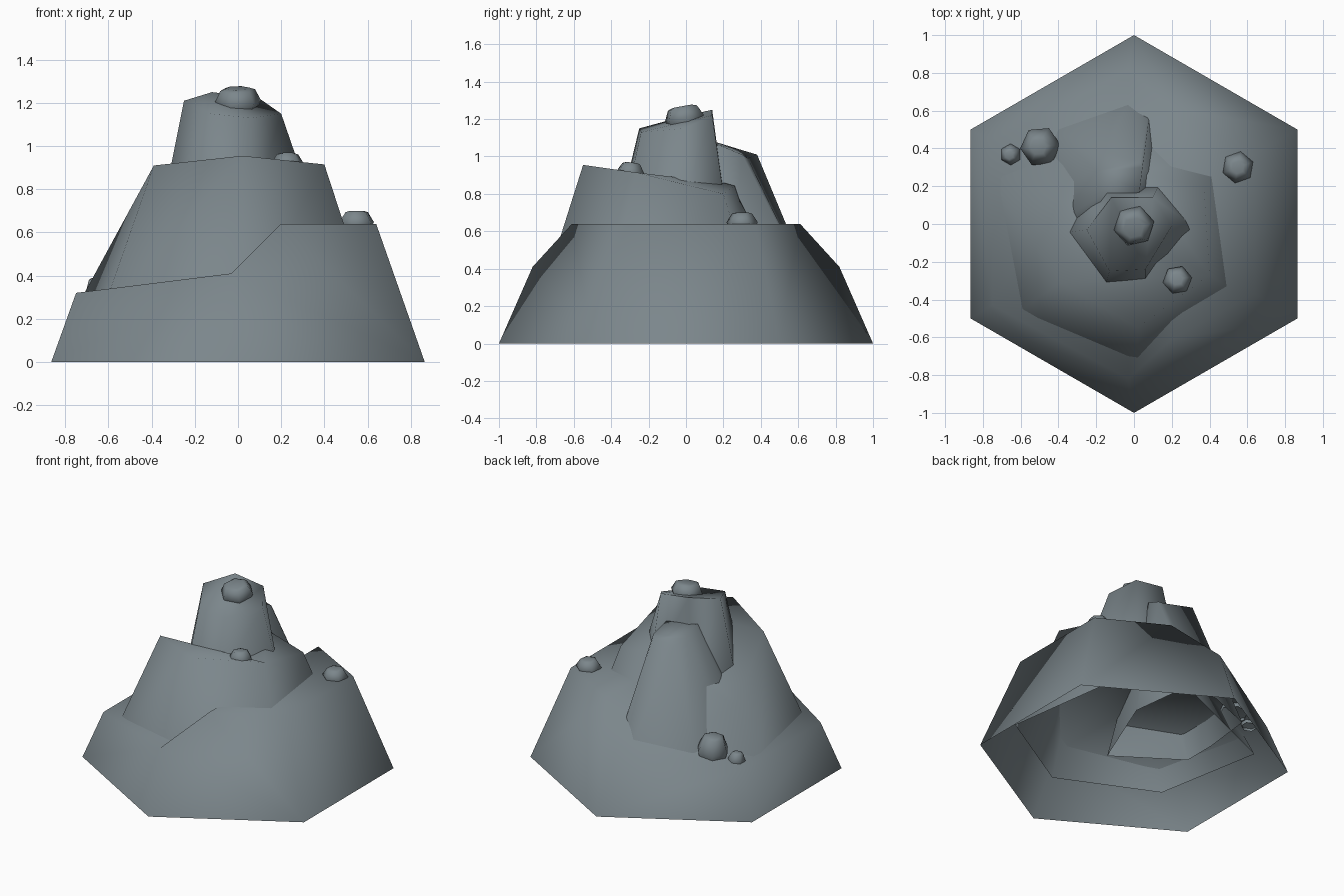
import bpy
import bmesh
from math import radians, cos, sin, pi
from mathutils import Vector, Euler

if "Cube" in bpy.data.objects:
    bpy.data.objects.remove(bpy.data.objects["Cube"], do_unlink=True)

stone = bpy.data.materials.new("slate_grey")
stone.use_nodes = True
colour = (0.20, 0.24, 0.26, 1)
stone.diffuse_color = colour
stone.node_tree.nodes["Principled BSDF"].inputs["Base Color"].default_value = colour


def finish(name, bm, angle=89):
    mesh = bpy.data.meshes.new(name)
    bm.to_mesh(mesh)
    bm.free()
    mesh.materials.append(stone)
    obj = bpy.data.objects.new(name, mesh)
    bpy.context.collection.objects.link(obj)
    bpy.ops.object.select_all(action="DESELECT")
    obj.select_set(True)
    bpy.context.view_layer.objects.active = obj
    bpy.ops.object.shade_smooth_by_angle(angle=radians(angle))


def loft(name, rings, cap_faces):
    """Walls between successive rings, capped on the last; open underneath."""
    bm = bmesh.new()
    loops = [[bm.verts.new(p) for p in ring] for ring in rings]
    n = len(loops[0])
    for low, high in zip(loops, loops[1:]):
        for i in range(n):
            j = (i + 1) % n
            bm.faces.new((low[i], low[j], high[j], high[i]))
    for face in cap_faces:
        bm.faces.new([loops[-1][i] for i in face])
    finish(name, bm)


def sink(foot, top, level):
    """Continue the wall edges below the visible foot, down to a buried level."""
    return [Vector(t).lerp(Vector(f), (t[2] - level) / (t[2] - f[2])) for f, t in zip(foot, top)]


# Base: hexagonal skirt with a high shelf on one side and a ramp to a low one
bm = bmesh.new()
V = lambda *p: bm.verts.new(p)
foot = {s: [V(-0.865, s * 0.5, 0), V(0.865, s * 0.5, 0)] for s in (-1, 1)}
tip = {s: V(0, s, 0) for s in (-1, 1)}
rim = {s: [V(-0.75, s * 0.43, 0.32), V(-0.03, s * 0.82, 0.41),
           V(0.2, s * 0.61, 0.64), V(0.64, s * 0.37, 0.64)] for s in (-1, 1)}
for s in (-1, 1):
    low, edge = foot[s], rim[s]
    walls = [(low[0], tip[s], edge[1], edge[0]),
             (tip[s], low[1], edge[3], edge[2], edge[1])]
    for w in walls:
        bm.faces.new(w if s < 0 else w[::-1])
for i in range(3):
    bm.faces.new((rim[-1][i], rim[-1][i + 1], rim[1][i + 1], rim[1][i]))
bm.faces.new((foot[-1][1], foot[1][1], rim[1][3], rim[-1][3]))
bm.faces.new((foot[1][0], foot[-1][0], rim[-1][0], rim[1][0]))
finish("base_cliff", bm)

# Middle tier, its top falling away towards the low rear corner
mid_top = [(0.02, -0.55, 0.955), (0.4, -0.27, 0.915), (0.37, 0.2, 0.8),
           (0.02, 0.27, 0.85), (-0.53, 0.2, 0.62), (-0.39, -0.31, 0.91)]
mid_foot = [(0.02, -0.71, 0.45), (0.49, -0.33, 0.64), (0.41, 0.25, 0.64),
            (0.02, 0.43, 0.55), (-0.7, 0.25, 0.33), (-0.59, -0.45, 0.34)]
loft("middle_cliff", [sink(mid_foot, mid_top, 0.2), mid_top],
     [(0, 1, 5), (1, 2, 3), (1, 3, 4), (1, 4, 5)])

# Top tier
peak_top = [(-0.25, -0.03, 1.21), (-0.13, -0.25, 1.15), (0.06, -0.24, 1.13),
            (0.2, -0.01, 1.15), (0.1, 0.14, 1.22), (-0.12, 0.14, 1.25)]
peak_foot = [(-0.32, -0.04, 0.86), (-0.15, -0.32, 0.86), (0.06, -0.3, 0.86),
             (0.3, -0.03, 0.86), (0.13, 0.2, 0.8), (-0.18, 0.2, 0.8)]
loft("top_cliff", [sink(peak_foot, peak_top, 0.68), peak_top],
     [(0, 1, 5), (1, 2, 5), (2, 4, 5), (2, 3, 4)])

# Rear buttress: a spur leaning out from under the two upper tiers
spur_top = [(-0.16, 0, 1.03), (0.03, 0.18, 1.06), (0.045, 0.3, 1.01), (0.03, 0.33, 0.99),
            (-0.17, 0.38, 1.01), (-0.2, 0.28, 1.04), (-0.18, 0.15, 1.08)]
spur_foot = [(-0.07, -0.35, 0.2), (0.1, 0.2, 0.6), (0.08, 0.56, 0.5), (0.02, 0.59, 0.46),
             (-0.38, 0.49, 0.42), (-0.41, 0.2, 0.45), (-0.5, -0.06, 0.2)]
loft("rear_spur", [sink(spur_foot, spur_top, 0.2), spur_top],
     [(0, 1, 6), (1, 5, 6), (1, 2, 5), (2, 3, 5), (3, 4, 5)])


# Loose boulders: six-sided, bulging low and flat on top
def boulder(name, centre, radius, height, tilt, profile=((0.85, 0), (1, 0.35), (0.65, 0.92), (0.4, 1))):
    turn = Euler([radians(a) for a in tilt]).to_matrix()
    rings = [[Vector(centre) + turn @ Vector((radius * r * cos(i * pi / 3),
                                              radius * r * sin(i * pi / 3), height * z))
              for i in range(6)] for r, z in profile]
    loft(name, rings, [range(6)])


boulder("summit_boulder", (0, 0, 1.155), 0.11, 0.115, (10, -3, 12),
        ((0.75, 0), (1, 0.45), (0.75, 0.92), (0.5, 1)))
boulder("front_boulder", (0.23, -0.3, 0.89), 0.078, 0.078, (-6, 0, 10))
boulder("shelf_boulder", (0.55, 0.3, 0.62), 0.085, 0.08, (0, 0, 20))
boulder("rear_boulder", (-0.49, 0.41, 0.33), 0.108, 0.155, (0, -6, 5))
boulder("rear_pebble", (-0.65, 0.37, 0.31), 0.057, 0.08, (0, -8, 30))
